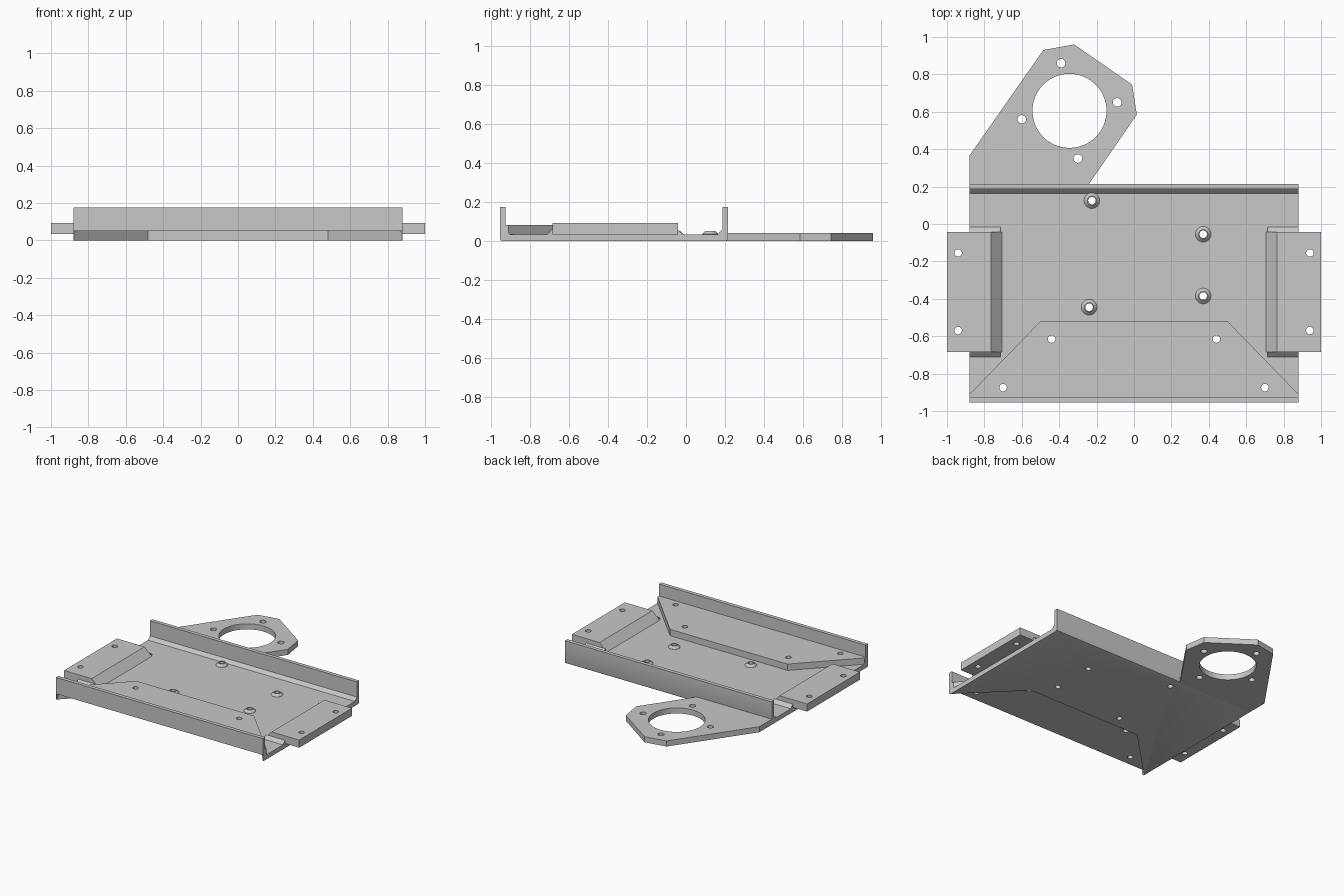
import bpy, bmesh, math
from mathutils import Vector

cube = bpy.data.objects.get("Cube")
if cube:
    bpy.data.objects.remove(cube, do_unlink=True)

# One plain metal colour for the whole bracket
metal = bpy.data.materials.new("plain_grey_metal")
metal.use_nodes = True
GREY = (0.58, 0.58, 0.58, 1)
metal.diffuse_color = GREY
metal.node_tree.nodes["Principled BSDF"].inputs["Base Color"].default_value = GREY

parts = []
HALF_X, BASE_TOP, WALL_TOP = 0.88, 0.035, 0.176


def make_object(name, bm):
    bmesh.ops.recalc_face_normals(bm, faces=bm.faces)
    mesh = bpy.data.meshes.new(name)
    bm.to_mesh(mesh)
    bm.free()
    obj = bpy.data.objects.new(name, mesh)
    bpy.context.scene.collection.objects.link(obj)
    return obj


def prism(name, outline, start, end, axis="z", keep=True):
    """Extrude a 2D outline along one axis."""
    place = {"x": lambda a, b: (start, a, b),
             "y": lambda a, b: (a, start, b),
             "z": lambda a, b: (a, b, start)}[axis]
    direction = Vector([float(axis == letter) for letter in "xyz"])
    bm = bmesh.new()
    face = bm.faces.new([bm.verts.new(place(a, b)) for a, b in outline])
    extruded = bmesh.ops.extrude_face_region(bm, geom=[face], use_keep_orig=True)
    moved = [g for g in extruded["geom"] if isinstance(g, bmesh.types.BMVert)]
    bmesh.ops.translate(bm, verts=moved, vec=direction * (end - start))
    obj = make_object(name, bm)
    if keep:
        obj.data.materials.append(metal)
        parts.append(obj)
    return obj


def circle(center, radius, sides):
    return [(center[0] + radius * math.cos(math.tau * i / sides),
             center[1] + radius * math.sin(math.tau * i / sides)) for i in range(sides)]


def cut(obj, cutter):
    """Subtract a cutter, bake the result and drop the cutter."""
    cutter.hide_render = True
    mod = obj.modifiers.new("cut", "BOOLEAN")
    mod.operation, mod.solver, mod.object = "DIFFERENCE", "EXACT", cutter
    bpy.context.view_layer.update()
    graph = bpy.context.evaluated_depsgraph_get()
    baked = bpy.data.meshes.new_from_object(obj.evaluated_get(graph))
    obj.modifiers.clear()
    obj.data = baked
    obj.data.materials.clear()
    obj.data.materials.append(metal)
    for poly in baked.polygons:
        poly.material_index = 0
    bpy.data.objects.remove(cutter, do_unlink=True)


def drill(obj, centers, radius, sides=24):
    for center in centers:
        cut(obj, prism("drill", circle(center, radius, sides), -0.2, 0.4, keep=False))


def mirrored(points):
    return [(s * x, y) for x, y in points for s in (-1, 1)]


# Channel-shaped tray: floor with upturned front and back walls
MID_Y = -0.37
half = [(0.57, 0), (0.581, 0.004), (0.585, 0.015), (0.585, WALL_TOP),
        (0.556, WALL_TOP), (0.556, 0.06), (0.533, BASE_TOP)]
profile = [(MID_Y + y, z) for y, z in half] + [(MID_Y - y, z) for y, z in reversed(half)]
tray = prism("channel_tray", profile, -HALF_X, HALF_X, "x")

# Raised front platform, hollow underneath
shape = [(0.5, -0.52), (0.879, -0.91), (0.879, -0.94)]
platform = prism("front_platform", shape + [(-x, y) for x, y in reversed(shape)], 0.03, 0.084)
hollow = [(0.48, -0.54), (0.876, -0.935), (0.876, -1.1)]
for part in (tray, platform):
    cut(part, prism("hollow", hollow + [(-x, y) for x, y in reversed(hollow)],
                    -0.1, 0.05, keep=False))
platform_holes = mirrored([(0.44, -0.615), (0.7, -0.875)])
drill(platform, platform_holes, 0.02)
drill(tray, platform_holes, 0.02)

# Conical screw bosses, drilled through the floor
bosses = [(-0.225, 0.125), (0.37, -0.055), (-0.24, -0.445), (0.37, -0.385)]
drill(tray, bosses, 0.02)
SIDES = 24
for number, (x, y) in enumerate(bosses):
    bm = bmesh.new()
    rings = []
    for radius, z in ((0.02, 0.03), (0.042, 0.03), (0.042, 0.036), (0.025, 0.053), (0.02, 0.053)):
        rings.append([bm.verts.new((a, b, z)) for a, b in circle((x, y), radius, SIDES)])
    for lower, upper in zip(rings, rings[1:] + rings[:1]):
        for i in range(SIDES):
            j = (i + 1) % SIDES
            bm.faces.new((lower[i], lower[j], upper[j], upper[i]))
    boss = make_object(f"screw_boss_{number + 1}", bm)
    boss.data.materials.append(metal)
    parts.append(boss)

# Side mounting tabs with a sloped inner end and chamfered feet
TAB_TOP, TAB_FRONT, TAB_BACK = 0.094, -0.685, -0.042
for side, s in (("left", 1), ("right", -1)):
    ramp = [(0.705, BASE_TOP), (0.765, TAB_TOP), (1, TAB_TOP), (1, BASE_TOP)]
    tab = prism(f"{side}_tab", [(s * x, z) for x, z in ramp], TAB_FRONT, TAB_BACK, "y")
    drill(tab, [(s * 0.94, -0.155), (s * 0.94, -0.57)], 0.02)
    for label, y, d in (("front", TAB_FRONT, -1), ("back", TAB_BACK, 1)):
        foot = [(y, BASE_TOP), (y + d * 0.026, BASE_TOP), (y, 0.06)]
        prism(f"{side}_tab_{label}_foot", foot, s * 0.715, s * HALF_X, "x")

# Motor mounting plate behind the tray
outline = [(-0.88, 0.2), (-0.88, 0.365), (-0.485, 0.93), (-0.32, 0.96),
           (-0.01, 0.745), (0.015, 0.585), (-0.24, 0.215), (-0.25, 0.2)]
mount = prism("motor_mount", outline, 0, 0.043)
drill(mount, [(-0.345, 0.605)], 0.198, 64)
drill(mount, [(-0.39, 0.86), (-0.09, 0.65), (-0.6, 0.56), (-0.3, 0.35)], 0.023)

# Smooth the round walls, keep the plate edges sharp
bpy.ops.object.select_all(action="DESELECT")
for part in parts:
    part.select_set(True)
bpy.context.view_layer.objects.active = tray
bpy.ops.object.shade_smooth_by_angle(angle=math.radians(20))
